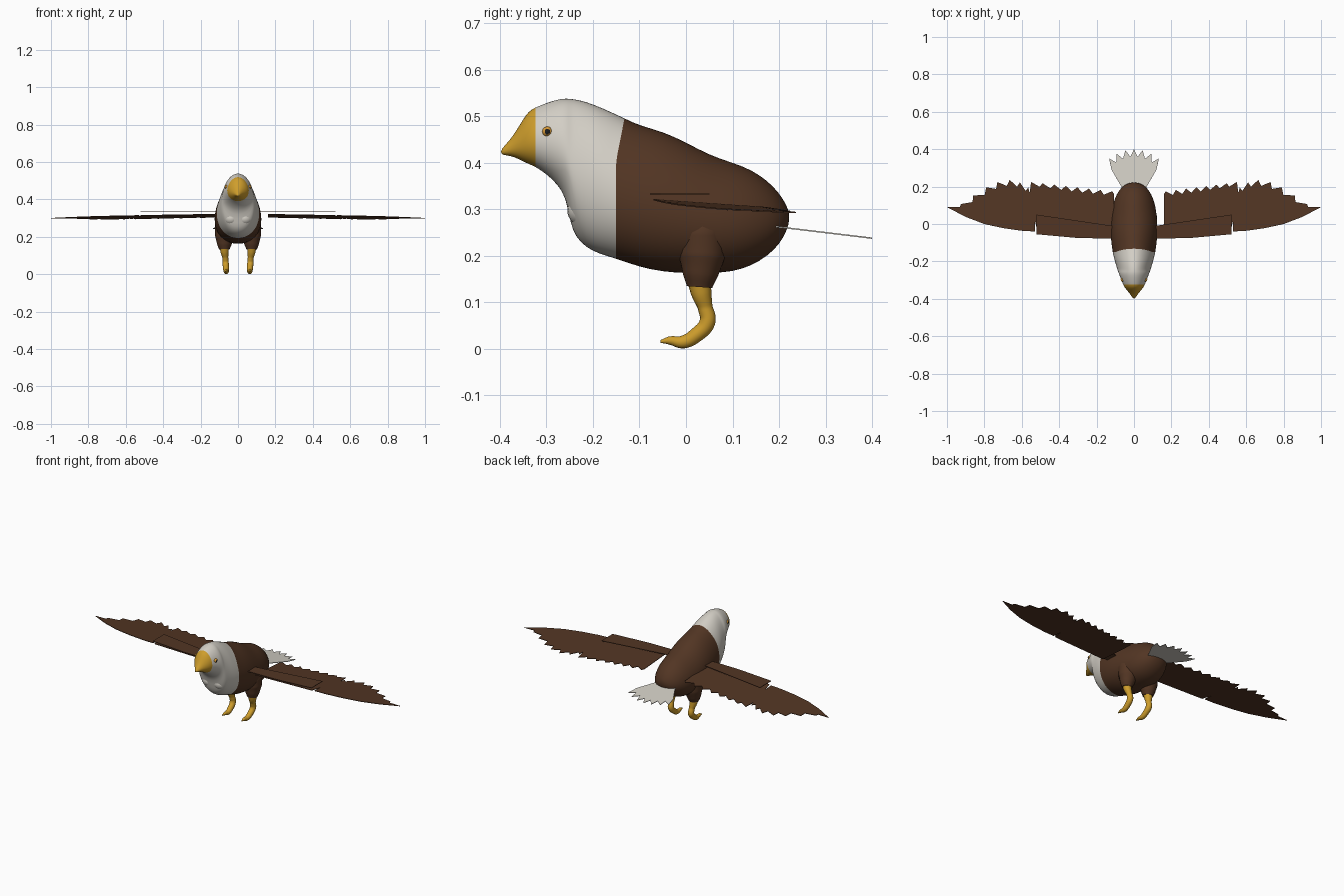
import bpy, bmesh, math
from mathutils import Vector

if "Cube" in bpy.data.objects:
    bpy.data.objects.remove(bpy.data.objects["Cube"])


def material(name, r, g, b):
    m = bpy.data.materials.new(name)
    m.use_nodes = True
    m.diffuse_color = (r, g, b, 1)
    bsdf = m.node_tree.nodes["Principled BSDF"]
    bsdf.inputs["Base Color"].default_value = (r, g, b, 1)
    bsdf.inputs["Roughness"].default_value = 0.7
    return m


BROWN = material("brown feathers", 0.085, 0.036, 0.017)
WHITE = material("white feathers", 0.65, 0.62, 0.56)
YELLOW = material("yellow beak and legs", 0.62, 0.34, 0.025)
ORANGE = material("orange iris", 0.70, 0.33, 0.04)
BLACK = material("black pupil", 0.01, 0.01, 0.01)


def finish(name, bm, mats, smooth=True):
    bmesh.ops.recalc_face_normals(bm, faces=bm.faces)
    for f in bm.faces:
        f.smooth = smooth
    me = bpy.data.meshes.new(name)
    bm.to_mesh(me)
    bm.free()
    for m in mats:
        me.materials.append(m)
    ob = bpy.data.objects.new(name, me)
    bpy.context.collection.objects.link(ob)
    return ob


def tube(name, points, mat):
    """Round limb through (x, y, z, radius) points."""
    cu = bpy.data.curves.new(name, "CURVE")
    cu.dimensions = "3D"
    cu.bevel_depth = 1
    cu.bevel_resolution = 5
    cu.resolution_u = 8
    cu.use_fill_caps = True
    sp = cu.splines.new("BEZIER")
    sp.bezier_points.add(len(points) - 1)
    for bp, (x, y, z, r) in zip(sp.bezier_points, points):
        bp.co = (x, y, z)
        bp.radius = r
        bp.handle_left_type = bp.handle_right_type = "AUTO"
    cu.materials.append(mat)
    ob = bpy.data.objects.new(name, cu)
    bpy.context.collection.objects.link(ob)


def feather_plate(name, start, tips, end, depth, root, height, mat, side=1):
    """Thin plate edged by a row of pointed feather tips."""
    outline = list(start)
    for i, tip in enumerate(tips):
        outline.append(tip)
        if i < len(tips) - 1:
            mid = (Vector(tip) + Vector(tips[i + 1])) / 2
            outline.append(mid + (Vector(root) - mid).normalized() * depth)
    outline += end
    bm = bmesh.new()
    bm.faces.new([bm.verts.new((side * x, y, height(x, y))) for x, y in outline])
    ob = finish(name, bm, [mat], smooth=False)
    mod = ob.modifiers.new("thickness", "SOLIDIFY")
    mod.thickness = 0.003
    mod.offset = 0


def ball(name, centre, size, mats, rule=None):
    bm = bmesh.new()
    bmesh.ops.create_uvsphere(bm, u_segments=24, v_segments=16, radius=1)
    for f in bm.faces:
        f.material_index = rule(f.calc_center_median()) if rule else 0
    for v in bm.verts:
        v.co = Vector(centre) + Vector(a * b for a, b in zip(v.co, size))
    return finish(name, bm, mats)


# Body, head and beak: rings of (y, bottom, top, half width)
BEAK_END, COLLAR = -0.325, -0.155
rings = [
    (-0.398, 0.418, 0.428, 0.005), (-0.385, 0.416, 0.442, 0.014),
    (-0.37, 0.413, 0.460, 0.024), (-0.35, 0.403, 0.494, 0.041),
    (-0.338, 0.397, 0.511, 0.050), (BEAK_END, 0.392, 0.519, 0.057),
    (-0.30, 0.376, 0.529, 0.067), (-0.275, 0.352, 0.537, 0.077),
    (-0.258, 0.325, 0.539, 0.083), (-0.248, 0.268, 0.538, 0.087),
    (-0.237, 0.240, 0.537, 0.091), (-0.215, 0.217, 0.532, 0.097),
    (-0.185, 0.203, 0.521, 0.106), (COLLAR, 0.195, 0.494, 0.113),
    (-0.10, 0.175, 0.481, 0.121), (-0.05, 0.165, 0.468, 0.125),
    (0.0, 0.162, 0.445, 0.124), (0.05, 0.162, 0.417, 0.121),
    (0.10, 0.165, 0.401, 0.113), (0.14, 0.178, 0.386, 0.101),
    (0.175, 0.199, 0.362, 0.083), (0.20, 0.224, 0.336, 0.062),
    (0.215, 0.250, 0.311, 0.038), (0.222, 0.272, 0.293, 0.012),
]
SEG = 32
bm = bmesh.new()
loops = []
for y, low, high, w in rings:
    loop = []
    for k in range(SEG):
        a = math.tau * k / SEG
        z = (low + high) / 2 + (high - low) / 2 * math.sin(a)
        x = w * math.cos(a) * (1 - 0.13 * math.sin(a))
        lean = 0.027 * max(0, (z - 0.4) / 0.09) if y == COLLAR else 0
        loop.append(bm.verts.new((x, y + lean, z)))
    loops.append(loop)
for i in range(len(loops) - 1):
    y = rings[i][0]
    for k in range(SEG):
        n = (k + 1) % SEG
        f = bm.faces.new((loops[i][k], loops[i][n], loops[i + 1][n], loops[i + 1][k]))
        f.material_index = 2 if y < BEAK_END else 1 if y < COLLAR else 0
cap = bm.faces.new(loops[0])
cap.material_index = 2
bm.faces.new(loops[-1])
body = finish("body", bm, [BROWN, WHITE, YELLOW])
body.modifiers.new("smooth", "SUBSURF").levels = 1
body.modifiers["smooth"].render_levels = 1


def wing_height(x, y):
    return 0.318 - 0.012 * (x - 0.15) - 0.07 * (y + 0.03)


for side, label, inner in ((1, "left", 0.16), (-1, "right", 0.107)):
    # Crop bulges on the chest
    ball(label + "_chest_bulge", (side * 0.036, -0.213, 0.298), (0.042, 0.042, 0.038), [WHITE])

    # Eye with the pupil facing outwards
    ball(label + "_eye", (side * 0.061, -0.298, 0.467), (0.010, 0.011, 0.011), [ORANGE, BLACK],
         lambda c, s=side: 1 if c.x * s > 0.85 else 0)

    # Legs
    tube(label + "_thigh", [(side * 0.070, 0.035, 0.32, 0.035), (side * 0.070, 0.035, 0.25, 0.054),
                            (side * 0.071, 0.034, 0.20, 0.051), (side * 0.073, 0.031, 0.16, 0.039),
                            (side * 0.073, 0.029, 0.133, 0.028)], BROWN)
    tube(label + "_leg", [(side * 0.073, 0.028, 0.15, 0.026), (side * 0.072, 0.033, 0.12, 0.022),
                          (side * 0.068, 0.041, 0.09, 0.016), (side * 0.066, 0.046, 0.058, 0.017),
                          (side * 0.064, 0.022, 0.030, 0.016), (side * 0.063, -0.006, 0.015, 0.014),
                          (side * 0.063, -0.035, 0.018, 0.009), (side * 0.063, -0.055, 0.016, 0.003)],
         YELLOW)

    # Inner flight feathers
    count = 8
    tips = []
    for i in range(count):
        t = i / (count - 1)
        tips.append((inner + 0.01 + (0.54 - inner) * t, 0.175 + 0.05 * t))
    feather_plate(label + "_inner_wing", [(0.515, -0.045), (inner, -0.07), (inner, 0.16)], tips,
                  [(0.56, 0.15), (0.535, 0.04)], 0.026, (0.32, -0.1), wing_height, BROWN, side)

    # Outer flight feathers
    tips = [(0.565, 0.195), (0.61, 0.222), (0.665, 0.236), (0.73, 0.224), (0.79, 0.196),
            (0.86, 0.152), (0.925, 0.107), (0.999, 0.090)]
    feather_plate(label + "_outer_wing", [(0.53, -0.04), (0.53, 0.04)], tips,
                  [(0.90, 0.038), (0.80, 0.0), (0.70, -0.022), (0.60, -0.036)],
                  0.032, (0.53, -0.02), wing_height, BROWN, side)

    # Covert strip lying above the leading edge
    feather_plate(label + "_wing_cover", [(0.10, -0.078), (0.10, -0.012)], [(0.52, 0.05)],
                  [(0.52, -0.055), (0.3, -0.075)], 0, (0, 0), lambda x, y: 0.333, BROWN, side)

# Tail fan
tail_tips = [(x, 0.40 - 0.05 * (abs(x) / 0.133) ** 2)
             for x in (-0.133, -0.093, -0.046, 0, 0.046, 0.093, 0.133)]
feather_plate("tail", [(-0.05, 0.15), (-0.068, 0.2), (-0.12, 0.29)], tail_tips,
              [(0.12, 0.29), (0.068, 0.2), (0.05, 0.15)], 0.038, (0, 0.15),
              lambda x, y: 0.262 - 0.12 * (y - 0.2), WHITE)
